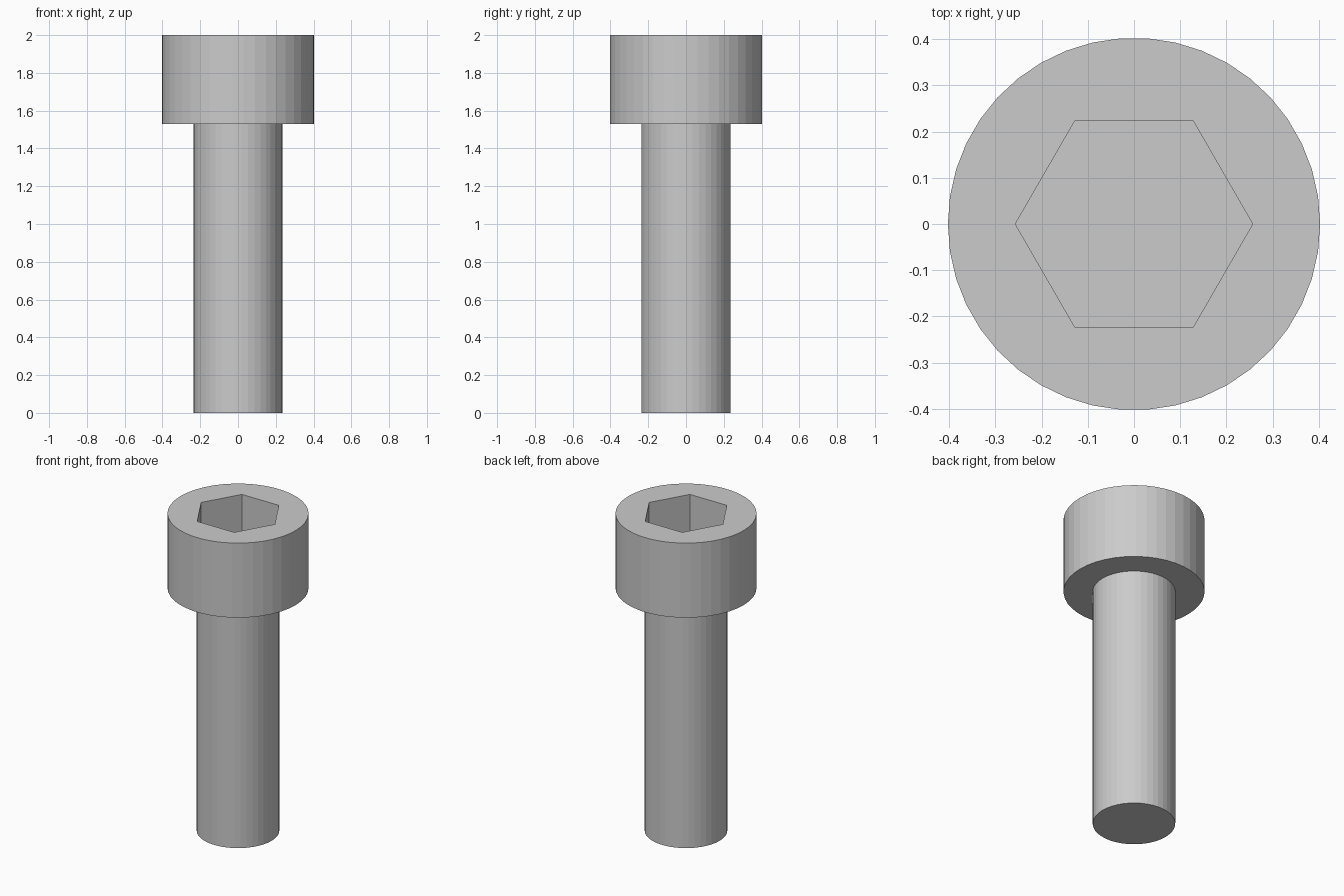
import bpy
import bmesh
import math

SIDES = 42
TOP, HEAD_BASE = 2.0, 1.53
HEAD_R, SHAFT_R, HEX_R = 0.403, 0.236, 0.257
SOCKET_DEPTH = 0.28

cube = bpy.data.objects.get("Cube")
if cube:
    bpy.data.objects.remove(cube, do_unlink=True)

# Plain steel grey
steel = bpy.data.materials.new("steel_grey")
steel.use_nodes = True
grey = (0.6, 0.6, 0.6, 1)
steel.diffuse_color = grey
steel.node_tree.nodes["Principled BSDF"].inputs["Base Color"].default_value = grey


def ring(bm, radius, z, sides=SIDES):
    """Circle of vertices with one corner on +x."""
    step = math.tau / sides
    return [bm.verts.new((radius * math.cos(i * step), radius * math.sin(i * step), z))
            for i in range(sides)]


def bridge(bm, lower, upper):
    """Wall of quads between two equal rings."""
    n = len(lower)
    for i in range(n):
        j = (i + 1) % n
        bm.faces.new((lower[i], lower[j], upper[j], upper[i]))


def finish(bm, name):
    bmesh.ops.recalc_face_normals(bm, faces=bm.faces)
    mesh = bpy.data.meshes.new(name)
    bm.to_mesh(mesh)
    bm.free()
    mesh.materials.append(steel)
    obj = bpy.data.objects.new(name, mesh)
    bpy.context.collection.objects.link(obj)
    return obj


def fan_between(bm, outer, hexagon):
    """Flat annulus: each hexagon side meets an equal share of the circle."""
    share = len(outer) // len(hexagon)
    for i, corner in enumerate(hexagon):
        arc = [outer[(i * share + k) % len(outer)] for k in range(share + 1)]
        bm.faces.new(arc + [hexagon[(i + 1) % len(hexagon)], corner])


# Cap head with its hexagonal socket
bm = bmesh.new()
under_inner = ring(bm, SHAFT_R, HEAD_BASE)
under_outer = ring(bm, HEAD_R, HEAD_BASE)
top_outer = ring(bm, HEAD_R, TOP)
hex_rim = ring(bm, HEX_R, TOP, 6)
hex_floor = ring(bm, HEX_R, TOP - SOCKET_DEPTH, 6)
bridge(bm, under_inner, under_outer)
bridge(bm, under_outer, top_outer)
fan_between(bm, top_outer, hex_rim)
bridge(bm, hex_rim, hex_floor)
bm.faces.new(hex_floor)

# Shaft, joined to the underside of the head
foot = ring(bm, SHAFT_R, 0)
bridge(bm, foot, under_inner)
bm.faces.new(foot)
finish(bm, "socket_head_bolt")
